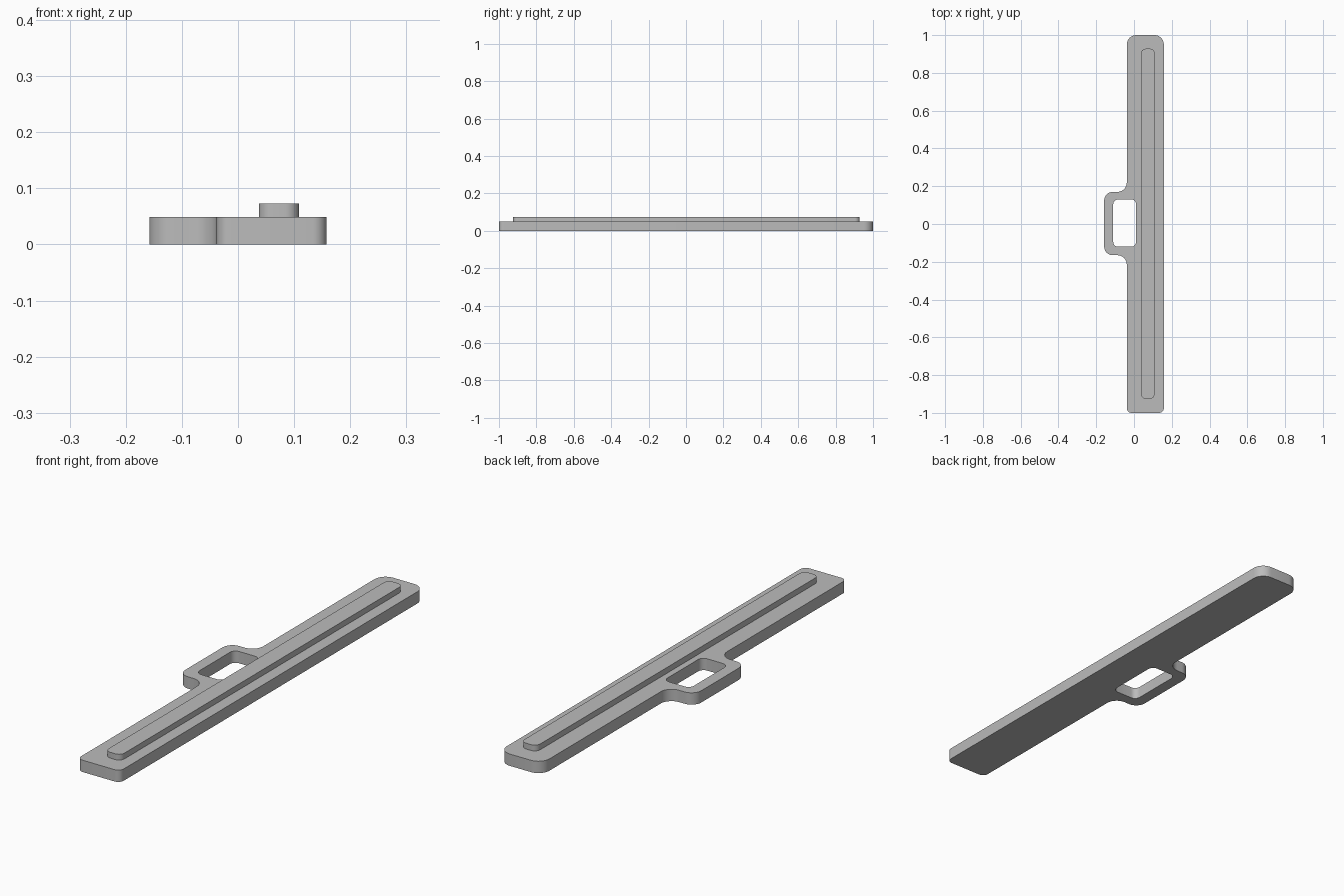
import bpy, bmesh, math
from mathutils import Vector

cube = bpy.data.objects.get("Cube")
if cube:
    bpy.data.objects.remove(cube, do_unlink=True)

grey = bpy.data.materials.new("plain grey")
grey.use_nodes = True
colour = (0.5, 0.5, 0.5, 1)
grey.diffuse_color = colour
grey.node_tree.nodes["Principled BSDF"].inputs["Base Color"].default_value = colour


def rounded(corners, steps=8):
    """Round every (x, y, radius) corner of a polygon with a tangent arc."""
    points = []
    for i, (x, y, r) in enumerate(corners):
        p = Vector((x, y))
        a = (Vector(corners[i - 1][:2]) - p).normalized()
        b = (Vector(corners[(i + 1) % len(corners)][:2]) - p).normalized()
        half = a.angle(b) / 2
        centre = p + (a + b).normalized() * (r / math.sin(half))
        start = p + a * (r / math.tan(half)) - centre
        end = p + b * (r / math.tan(half)) - centre
        sweep = start.angle_signed(end)
        for k in range(steps + 1):
            t = sweep * k / steps
            # angle_signed is clockwise positive
            c, s = math.cos(-t), math.sin(-t)
            points.append(centre + Vector((start.x * c - start.y * s,
                                           start.x * s + start.y * c)))
    return points


def box_outline(x0, x1, y0, y1, r):
    return rounded([(x0, y0, r), (x1, y0, r), (x1, y1, r), (x0, y1, r)])


def plate(name, loops, z0, z1):
    """Fill an outline with optional holes and extrude it upwards."""
    bm = bmesh.new()
    for loop in loops:
        verts = [bm.verts.new((p.x, p.y, z0)) for p in loop]
        for i, v in enumerate(verts):
            bm.edges.new((verts[i - 1], v))
    bmesh.ops.triangle_fill(bm, edges=bm.edges[:], use_beauty=True)
    out = bmesh.ops.extrude_face_region(bm, geom=bm.faces[:], use_keep_orig=True)
    top = [g for g in out["geom"] if isinstance(g, bmesh.types.BMVert)]
    bmesh.ops.translate(bm, verts=top, vec=(0, 0, z1 - z0))
    bmesh.ops.recalc_face_normals(bm, faces=bm.faces[:])
    mesh = bpy.data.meshes.new(name)
    bm.to_mesh(mesh)
    bm.free()
    mesh.materials.append(grey)
    obj = bpy.data.objects.new(name, mesh)
    bpy.context.collection.objects.link(obj)
    bpy.ops.object.select_all(action='DESELECT')
    obj.select_set(True)
    bpy.context.view_layer.objects.active = obj
    bpy.ops.object.shade_smooth_by_angle(angle=math.radians(30))
    return obj


# Long bar with a filleted side handle, pierced by a rounded window
left, right, handle = -0.038, 0.158, -0.158
bar = rounded([
    (left, -1, 0.025), (right, -1, 0.025),
    (right, 1, 0.05), (left, 1, 0.05),
    (left, 0.17, 0.05), (handle, 0.17, 0.045),
    (handle, -0.165, 0.045), (left, -0.165, 0.05),
])
window = box_outline(-0.11, 0.011, -0.12, 0.13, 0.025)
plate("bar_with_handle", [bar, window], 0, 0.049)

# Raised rail along the bar
plate("raised_rail", [box_outline(0.037, 0.109, -0.925, 0.928, 0.025)], 0.045, 0.073)
